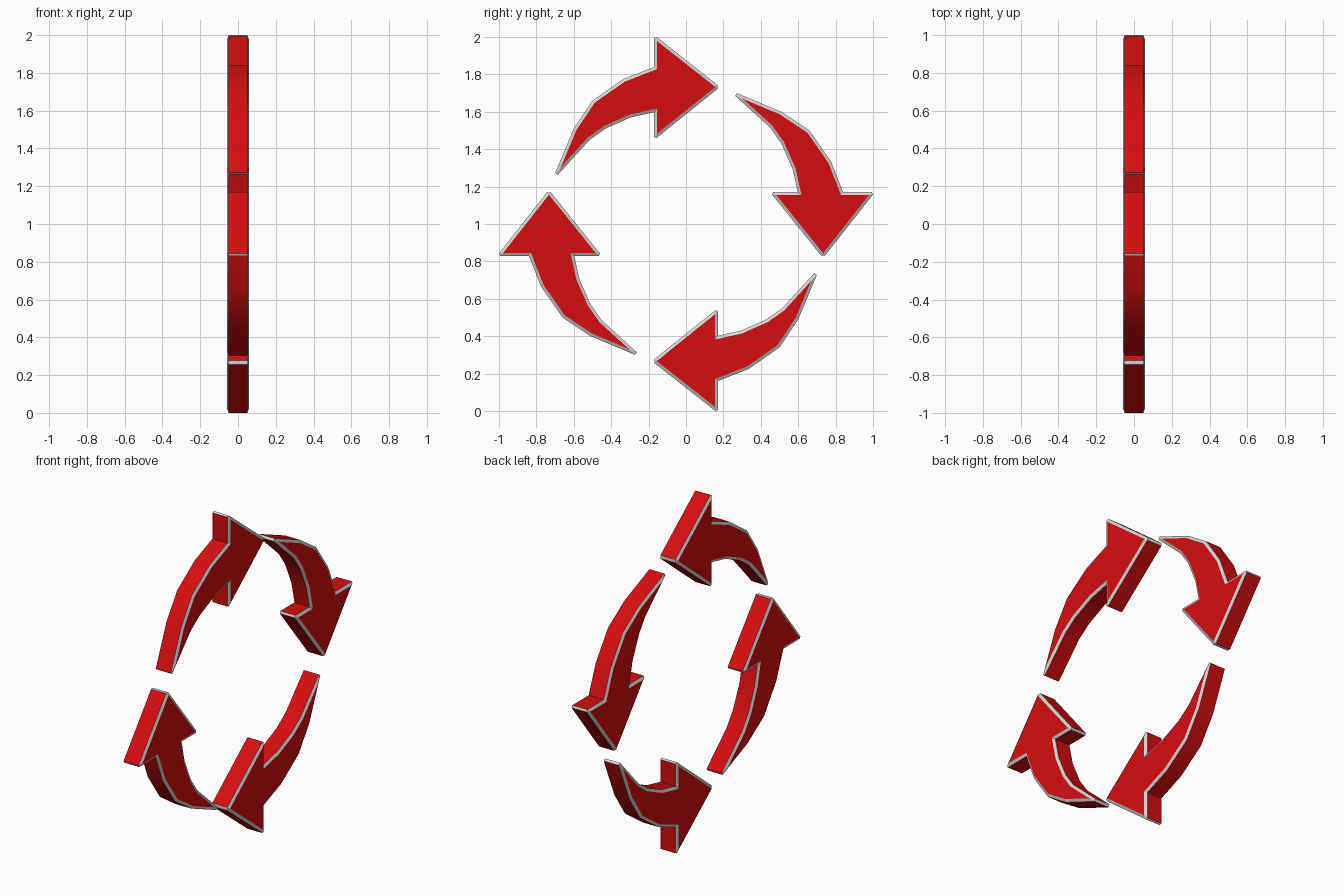
import bpy, bmesh, math
from mathutils import Vector

if "Cube" in bpy.data.objects:
    bpy.data.objects.remove(bpy.data.objects["Cube"])

HALF = 0.058     # half thickness
RIM_DEPTH = 0.009
RIM = 0.016      # rim width seen on the flat face

# Upper arrow outline: y, z, corner chamfer (clockwise from the tail)
OUTLINE = [
    (-0.719, 1.226, 0.050),
    (-0.600, 1.510, 0), (-0.500, 1.660, 0), (-0.335, 1.775, 0), (-0.170, 1.840, 0),
    (-0.170, 2.010, 0.016), (0.182, 1.733, 0.016), (-0.170, 1.450, 0.016),
    (-0.170, 1.598, 0), (-0.295, 1.570, 0), (-0.430, 1.510, 0), (-0.515, 1.450, 0),
]


def material(name, col):
    m = bpy.data.materials.new(name)
    m.diffuse_color = (*col, 1)
    m.use_nodes = True
    m.node_tree.nodes["Principled BSDF"].inputs["Base Color"].default_value = m.diffuse_color
    return m


red = material("red", (0.68, 0.004, 0.005))
grey = material("light_grey", (0.66, 0.66, 0.64))


def make_arrow(name, turn):
    c, s = math.cos(turn), math.sin(turn)
    pts = [Vector((y, z - 1)) for y, z, _ in OUTLINE]
    n = len(pts)
    bm = bmesh.new()

    def vert(p, x):
        return bm.verts.new((x, p.x * c + p.y * s, 1 - p.x * s + p.y * c))

    def face(vs, mat):
        bm.faces.new(vs).material_index = mat

    # per corner: chamfered outer points and a mitred inner point
    outer, inner = [], []
    for i, p in enumerate(pts):
        a = (p - pts[i - 1]).normalized()
        b = (pts[(i + 1) % n] - p).normalized()
        ch = OUTLINE[i][2]
        outer.append([p - a * ch, p + b * ch] if ch else [p])
        na, nb = Vector((a.y, -a.x)), Vector((b.y, -b.x))
        inner.append(p + (na + nb) * (RIM / (1 + na.dot(nb))))

    rings = {}
    for side in (-1, 1):
        o = [[vert(q, side * (HALF - RIM_DEPTH)) for q in qs] for qs in outer]
        k = [vert(q, side * HALF) for q in inner]
        rings[side] = o
        face(k, 0)                                   # flat face
        for i in range(n):
            j = (i + 1) % n
            face([o[i][-1], o[j][0], k[j], k[i]], 1)  # bevelled rim
            if len(o[i]) == 2:
                face([o[i][0], o[i][1], k[i]], 1)
    # side walls, with grey chamfers on the sharp corners
    f, g = rings[-1], rings[1]
    for i in range(n):
        j = (i + 1) % n
        face([f[i][-1], f[j][0], g[j][0], g[i][-1]], 0)
        if len(f[i]) == 2:
            face([f[i][0], f[i][1], g[i][1], g[i][0]], 1)
    bmesh.ops.recalc_face_normals(bm, faces=bm.faces[:])
    me = bpy.data.meshes.new(name)
    bm.to_mesh(me)
    bm.free()
    me.materials.append(red)
    me.materials.append(grey)
    ob = bpy.data.objects.new(name, me)
    bpy.context.collection.objects.link(ob)
    bpy.ops.object.select_all(action='DESELECT')
    ob.select_set(True)
    bpy.context.view_layer.objects.active = ob
    bpy.ops.object.shade_smooth_by_angle(angle=math.radians(25))


# Four arrows chasing each other clockwise
for i, nm in enumerate(("top", "right", "bottom", "left")):
    make_arrow(nm + "_arrow", i * math.pi / 2)
